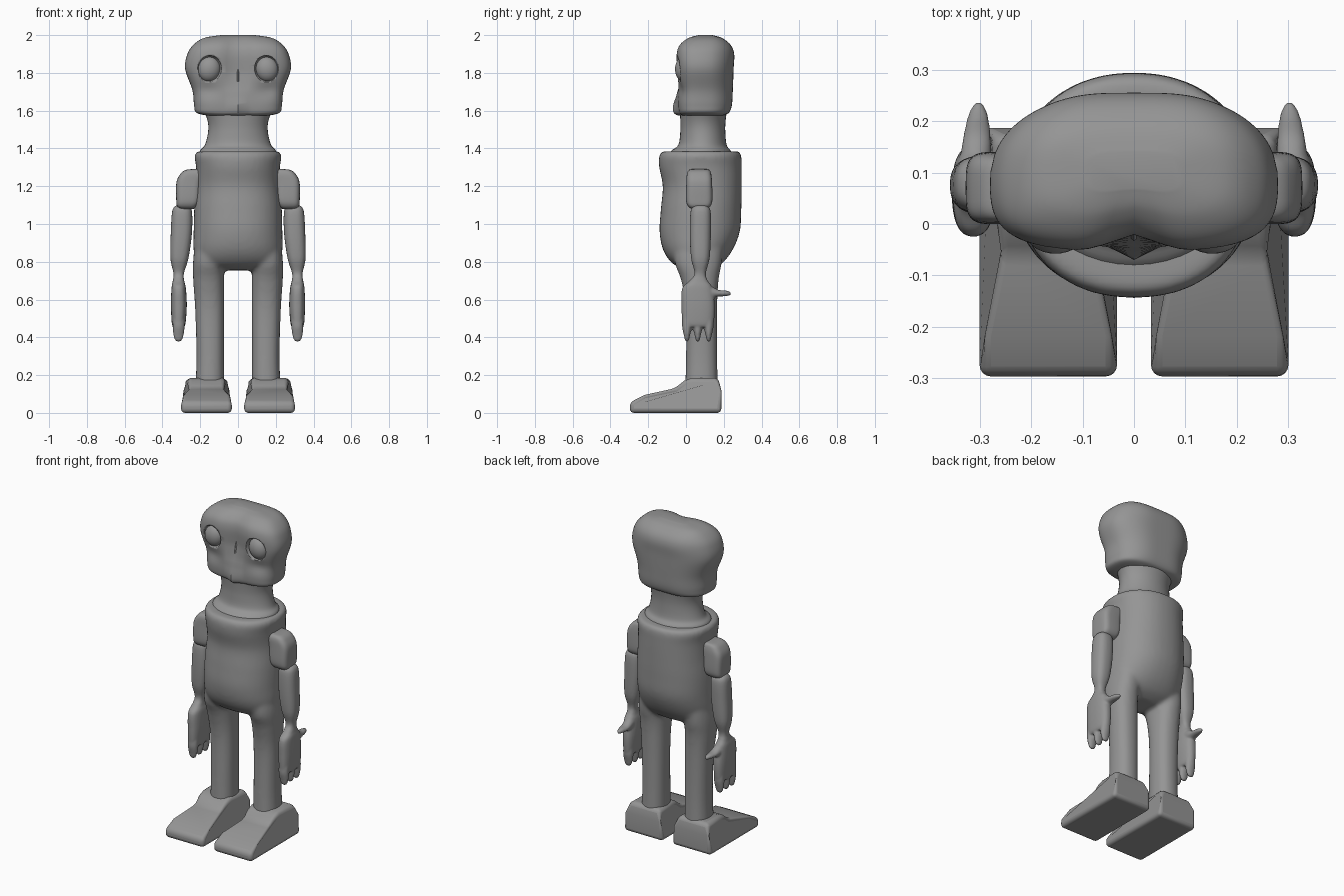
import bpy, bmesh, math
from mathutils import Matrix, Vector

cube = bpy.data.objects.get("Cube")
if cube:
    bpy.data.objects.remove(cube)

grey = bpy.data.materials.new("plain_grey")
grey.use_nodes = True
grey.diffuse_color = (0.3, 0.3, 0.3, 1)
grey.node_tree.nodes["Principled BSDF"].inputs["Base Color"].default_value = (0.3, 0.3, 0.3, 1)


def spline(a, b, c, d, t):
    return [q + 0.5 * t * (r - p + t * (2*p - 5*q + 4*r - s + t * (3*(q - r) + s - p)))
            for p, q, r, s in zip(a, b, c, d)]


def loft(bm, rings, power=2.0, n=40, steps=5, side=1, turn=None):
    """Rings are (height, centre x, half width, y min, y max)."""
    pts = [rings[0]] + list(rings) + [rings[-1]]
    dense = [spline(*pts[i:i + 4], k / steps)
             for i in range(len(rings) - 1) for k in range(steps)] + [rings[-1]]
    loops, faces = [], []
    for z, cx, w, y0, y1 in dense:
        loop = []
        for i in range(n):
            a = math.tau * i / n
            c, s = math.cos(a), math.sin(a)
            x = cx + w * math.copysign(abs(c) ** (2 / power), c)
            y = (y0 + y1) / 2 + (y1 - y0) / 2 * math.copysign(abs(s) ** (2 / power), s)
            p = Vector((x, y, z))
            if turn:
                p = turn @ p
            p.x *= side
            loop.append(bm.verts.new(p))
        loops.append(loop)
    for a, b in zip(loops, loops[1:]):
        faces += [bm.faces.new((a[i], a[(i+1) % n], b[(i+1) % n], b[i])) for i in range(n)]
    faces += [bm.faces.new(loops[0]), bm.faces.new(loops[-1])]
    bmesh.ops.recalc_face_normals(bm, faces=faces)


def finish(name, bm, angle=40):
    bmesh.ops.recalc_face_normals(bm, faces=bm.faces)
    me = bpy.data.meshes.new(name)
    bm.to_mesh(me)
    bm.free()
    me.materials.append(grey)
    ob = bpy.data.objects.new(name, me)
    bpy.context.collection.objects.link(ob)
    bpy.ops.object.select_all(action='DESELECT')
    ob.select_set(True)
    bpy.context.view_layer.objects.active = ob
    bpy.ops.object.shade_smooth_by_angle(angle=math.radians(angle))
    return ob


def ball(name, centre, radii, tilt=0):
    bm = bmesh.new()
    mat = Matrix.Translation(centre) @ Matrix.Rotation(tilt, 4, 'Y') @ Matrix.Diagonal((*radii, 1))
    bmesh.ops.create_uvsphere(bm, u_segments=32, v_segments=20, radius=1, matrix=mat)
    return finish(name, bm)


def blend(ob, voxel, rounds):
    m = ob.modifiers.new("fuse", 'REMESH')
    m.mode, m.voxel_size, m.use_smooth_shade = 'VOXEL', voxel, True
    m = ob.modifiers.new("soften", 'SMOOTH')
    m.factor, m.iterations = 0.5, rounds


# Torso flowing into both legs
bm = bmesh.new()
loft(bm, [(0.755, 0, 0.13, 0.0, 0.13), (0.79, 0, 0.215, -0.07, 0.19), (0.86, 0, 0.235, -0.12, 0.245),
          (0.96, 0, 0.235, -0.14, 0.285), (1.08, 0, 0.232, -0.133, 0.293), (1.2, 0, 0.222, -0.123, 0.295),
          (1.3, 0, 0.222, -0.142, 0.295), (1.36, 0, 0.23, -0.142, 0.293), (1.385, 0, 0.215, -0.125, 0.28)],
     power=2.2)
for side in (1, -1):
    loft(bm, [(0.1, 0.15, 0.077, -0.005, 0.17), (0.3, 0.147, 0.073, 0.0, 0.165),
              (0.55, 0.15, 0.077, 0.0, 0.165), (0.7, 0.155, 0.082, -0.025, 0.172),
              (0.8, 0.155, 0.083, -0.06, 0.19), (0.92, 0.14, 0.085, -0.06, 0.2)], power=2.3, side=side)
blend(finish("torso_and_legs", bm), 0.012, 6)

# Neck
bm = bmesh.new()
loft(bm, [(1.36, 0, 0.205, -0.1, 0.25), (1.39, 0, 0.2, -0.075, 0.235), (1.42, 0, 0.175, -0.04, 0.215),
          (1.49, 0, 0.158, -0.03, 0.208), (1.55, 0, 0.162, -0.03, 0.21), (1.62, 0, 0.19, -0.035, 0.22)])
finish("neck", bm)

# Head, with a brow dip, a muzzle and a narrower back
bm = bmesh.new()
loft(bm, [(1.575, 0, 0.17, -0.02, 0.2), (1.59, 0, 0.222, -0.036, 0.228), (1.63, 0, 0.233, -0.042, 0.243),
          (1.71, 0, 0.242, -0.042, 0.248), (1.82, 0, 0.28, -0.05, 0.252), (1.9, 0, 0.268, -0.052, 0.255),
          (1.95, 0, 0.235, -0.035, 0.235), (1.985, 0, 0.18, 0.01, 0.19), (2.0, 0, 0.09, 0.06, 0.14)],
     power=3.6, n=96, steps=6)
for v in bm.verts:
    x, y, z = v.co
    front = min(1, max(0, (0.1 - y) / 0.13))
    upper = min(1, max(0, (z - 1.7) / 0.1))
    v.co.x *= 1 - 0.3 * max(0, (y - 0.08) / 0.17) ** 2
    v.co.y += front * upper * 0.032 * math.exp(-(x / 0.06) ** 2)
    v.co.y -= front * 0.03 * math.exp(-(x / 0.035) ** 2 - ((z - 1.6) / 0.075) ** 2)
    v.co.y += front * 0.012 * math.exp(-((abs(x) - 0.16) / 0.06) ** 2 - ((z - 1.71) / 0.04) ** 2)
head = finish("head", bm)

# Eyes set into cut sockets
for side, label in ((1, "left"), (-1, "right")):
    socket = ball(label + "_socket_cutter", (0.153 * side, -0.05, 1.82), (0.066, 0.05, 0.073), -0.2 * side)
    socket.hide_render = True
    socket.hide_set(True)
    cut = head.modifiers.new(label + "_socket", 'BOOLEAN')
    cut.operation, cut.object, cut.solver = 'DIFFERENCE', socket, 'EXACT'
    ball(label + "_eye", (0.153 * side, -0.012, 1.82), (0.06, 0.046, 0.067), -0.2 * side)

# Nose: a small ridge
bm = bmesh.new()
bmesh.ops.create_cone(bm, cap_ends=True, segments=4, radius1=0.022, radius2=0.002, depth=0.09,
                      matrix=Matrix.Translation((0, -0.012, 1.8)))
finish("nose", bm, 20)

turn_back = Matrix.Rotation(-math.pi / 2, 4, 'X')
for side, label in ((1, "left"), (-1, "right")):
    # Shoulder block
    bm = bmesh.new()
    loft(bm, [(1.08, 0.27, 0.035, 0.03, 0.11), (1.095, 0.27, 0.053, 0.01, 0.13), (1.13, 0.265, 0.062, 0.0, 0.14),
              (1.22, 0.26, 0.066, 0.002, 0.138), (1.265, 0.235, 0.07, 0.005, 0.133),
              (1.285, 0.215, 0.065, 0.015, 0.125), (1.29, 0.2, 0.05, 0.03, 0.11)], power=4, side=side)
    finish(label + "_shoulder", bm)

    # Arm, wrist and palm, then fingers and a thumb pointing back
    bm = bmesh.new()
    loft(bm, [(1.1, 0.295, 0.03, 0.05, 0.105), (1.07, 0.296, 0.052, 0.025, 0.13), (0.95, 0.3, 0.056, 0.02, 0.132),
              (0.82, 0.31, 0.048, 0.027, 0.125), (0.74, 0.314, 0.028, 0.045, 0.105),
              (0.7, 0.315, 0.03, 0.02, 0.115), (0.66, 0.314, 0.038, -0.02, 0.14),
              (0.57, 0.313, 0.042, -0.024, 0.152), (0.48, 0.314, 0.037, -0.02, 0.148),
              (0.455, 0.314, 0.03, -0.012, 0.14)], power=2.5, side=side)
    for y in (0.005, 0.062, 0.12):
        loft(bm, [(0.52, 0.314, 0.03, y - 0.022, y + 0.022), (0.46, 0.314, 0.032, y - 0.026, y + 0.026),
                  (0.41, 0.315, 0.027, y - 0.016, y + 0.016), (0.385, 0.315, 0.018, y - 0.01, y + 0.01),
                  (0.377, 0.315, 0.006, y - 0.003, y + 0.003)], n=16, side=side)
    loft(bm, [(0.08, 0.31, 0.03, -0.7, -0.6), (0.13, 0.308, 0.03, -0.675, -0.605), (0.17, 0.306, 0.027, -0.652, -0.615),
              (0.21, 0.304, 0.02, -0.648, -0.618), (0.232, 0.303, 0.01, -0.642, -0.622),
              (0.238, 0.303, 0.003, -0.635, -0.628)], n=20, side=side, turn=turn_back)
    blend(finish(label + "_arm_and_hand", bm), 0.006, 3)

    # Wedge foot with a narrower heel top
    profile = [(-0.297, 0.0), (-0.297, 0.055), (-0.22, 0.095), (-0.06, 0.13), (-0.01, 0.17),
               (0.03, 0.185), (0.17, 0.185), (0.187, 0.12), (0.187, 0.0)]
    bm = bmesh.new()
    walls = [[bm.verts.new((side * (0.167 + s * (0.134 if z < 0.13 else 0.1)), y, z)) for y, z in profile]
             for s in (-1, 1)]
    for wall in walls:
        bm.faces.new(wall)
    for i in range(len(profile)):
        j = (i + 1) % len(profile)
        bm.faces.new((walls[0][i], walls[0][j], walls[1][j], walls[1][i]))
    foot = finish(label + "_foot", bm, 60)
    bevel = foot.modifiers.new("rounding", 'BEVEL')
    bevel.width, bevel.segments, bevel.limit_method = 0.022, 4, 'ANGLE'
    bevel.angle_limit = math.radians(25)
